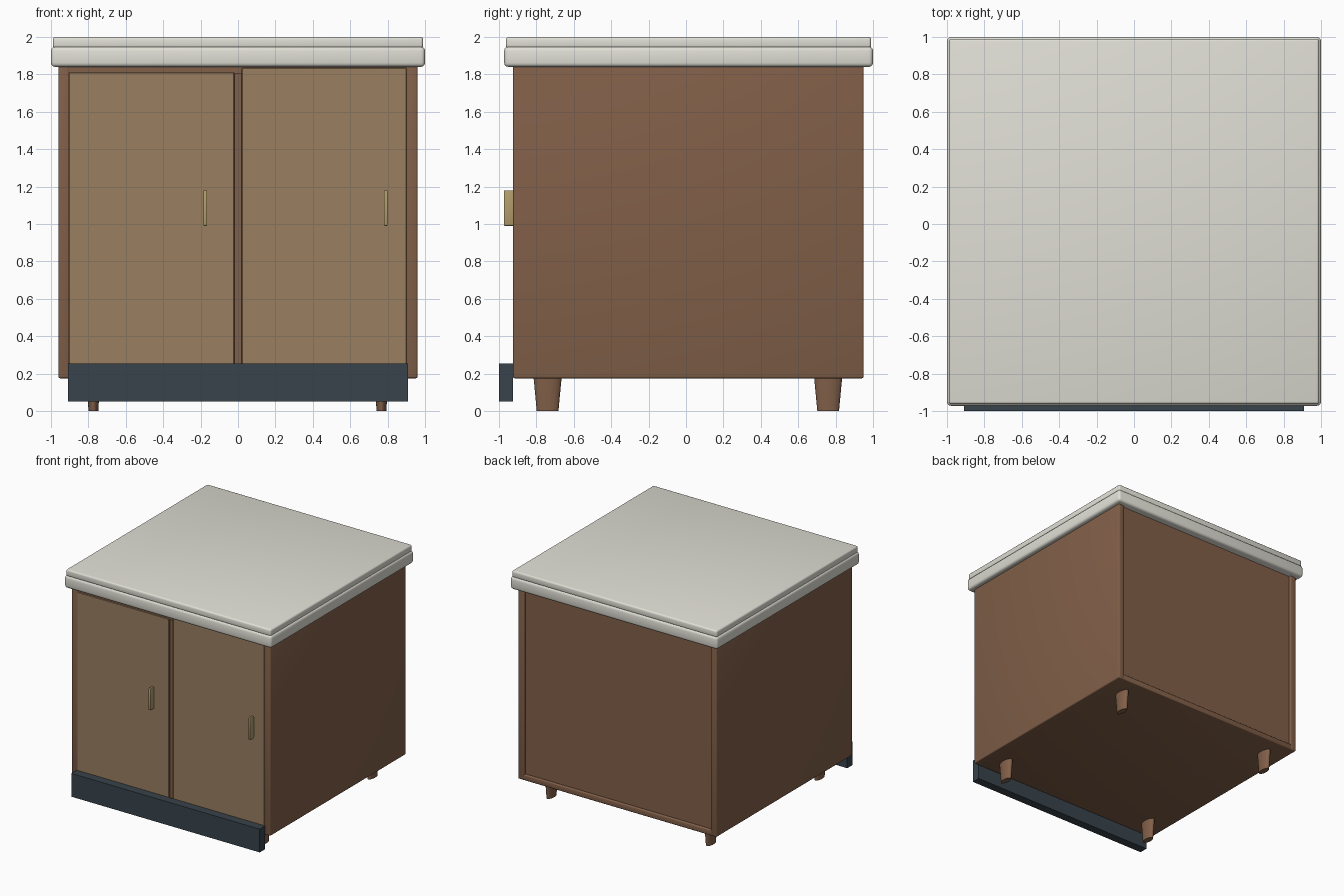
import bpy, bmesh, math

if "Cube" in bpy.data.objects:
    bpy.data.objects.remove(bpy.data.objects["Cube"])


def material(name, rgb):
    m = bpy.data.materials.new(name)
    m.diffuse_color = (*rgb, 1)
    m.use_nodes = True
    m.node_tree.nodes["Principled BSDF"].inputs["Base Color"].default_value = m.diffuse_color
    return m


WOOD = material("brown_wood", (0.22, 0.115, 0.065))
DOOR = material("light_wood", (0.32, 0.21, 0.115))
STONE = material("pale_stone", (0.75, 0.74, 0.67))
DARK = material("dark_kick", (0.04, 0.056, 0.07))
BRASS = material("brass", (0.45, 0.34, 0.15))


def finish(ob, mat):
    ob.data.materials.append(mat)
    bpy.ops.object.select_all(action='DESELECT')
    ob.select_set(True)
    bpy.context.view_layer.objects.active = ob
    bpy.ops.object.shade_smooth_by_angle(angle=math.radians(35))


def box(name, x, y, z, mat, bevel=0.0, segments=3):
    """Box from (min, max) ranges, with optional rounded edges."""
    bm = bmesh.new()
    bmesh.ops.create_cube(bm, size=1)
    for v in bm.verts:
        for i, (lo, hi) in enumerate((x, y, z)):
            v.co[i] = hi if v.co[i] > 0 else lo
    if bevel:
        bmesh.ops.bevel(bm, geom=bm.edges[:], offset=bevel, segments=segments,
                        profile=0.5, affect='EDGES')
    me = bpy.data.meshes.new(name)
    bm.to_mesh(me)
    bm.free()
    ob = bpy.data.objects.new(name, me)
    bpy.context.collection.objects.link(ob)
    finish(ob, mat)
    return ob


# Carcass panels
FRONT, BACK = -0.925, 0.95
for side, s in (("left", -1), ("right", 1)):
    box(f"{side}_side_panel", sorted((s * 0.96, s * 0.90)), (FRONT, BACK),
        (0.175, 1.845), WOOD, 0.01)
box("bottom_panel", (-0.95, 0.95), (FRONT + 0.001, BACK - 0.001), (0.175, 0.225), WOOD, 0.008)
box("top_rail", (-0.92, 0.92), (FRONT + 0.003, 0.90), (1.805, 1.85), WOOD)
box("back_panel", (-0.92, 0.92), (0.90, 0.93), (0.19, 1.845), WOOD)
box("centre_divider", (-0.025, 0.025), (FRONT + 0.015, 0.90), (0.20, 1.84), WOOD)

# Doors and pull handles
box("left_door", (-0.905, -0.02), (FRONT, -0.88), (0.20, 1.81), DOOR, 0.003, 1)
box("right_door", (0.02, 0.90), (FRONT, -0.88), (0.20, 1.835), DOOR, 0.003, 1)
for side, cx in (("left", -0.175), ("right", 0.79)):
    box(f"{side}_handle", (cx - 0.01, cx + 0.01), (-0.973, FRONT + 0.005),
        (0.99, 1.18), BRASS, 0.004, 2)

# Kick board
box("kick_board", (-0.91, 0.91), (-1.0, FRONT), (0.05, 0.253), DARK)

# Two-layer counter top
box("counter_lower", (-1.0, 1.0), (-0.972, 1.0), (1.84, 1.948), STONE, 0.022)
box("counter_upper", (-0.99, 0.99), (-0.963, 0.99), (1.94, 2.0), STONE, 0.014)

# Tapered oval legs
for row, cy in (("front", -0.74), ("back", 0.76)):
    for side, cx in (("left", -0.773), ("right", 0.767)):
        bpy.ops.mesh.primitive_cone_add(vertices=24, radius1=0.058, radius2=0.075,
                                        depth=0.18, location=(cx, cy, 0.09))
        leg = bpy.context.object
        leg.name = f"{row}_{side}_leg"
        leg.scale.x = 0.46
        finish(leg, WOOD)
